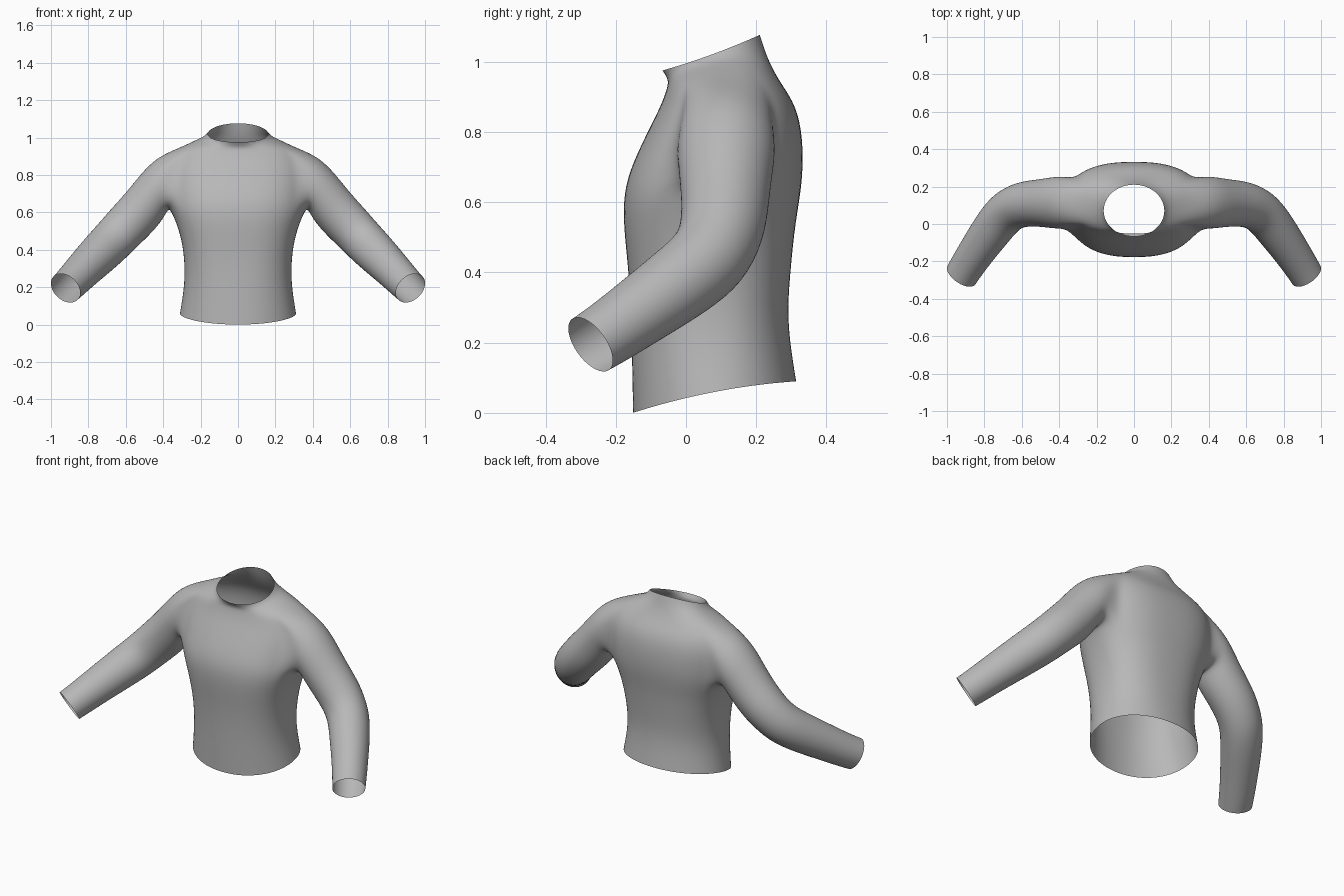
import bpy, bmesh, math
from mathutils import Vector

cube = bpy.data.objects.get("Cube")
if cube:
    bpy.data.objects.remove(cube)

# Grey cloth
cloth = bpy.data.materials.new("grey_cloth")
cloth.use_nodes = True
grey = (0.48, 0.48, 0.48, 1)
cloth.diffuse_color = grey
bsdf = cloth.node_tree.nodes["Principled BSDF"]
bsdf.inputs["Base Color"].default_value = grey
bsdf.inputs["Roughness"].default_value = 0.8

# Torso rows from hem to collar:
# half width, front y, back y, front z, side z, back z, roundness power
ROWS = [
    (.312, -.152, .315, 0, .06, .09, .95),
    (.290, -.155, .297, .17, .19, .2, .9),
    (.285, -.158, .290, .3, .3, .3, .85),
    (.295, -.166, .300, .42, .42, .42, .8),
    (.325, -.181, .312, .55, .53, .54, .8),
    (.360, -.176, .332, .65, .61, .65, .8),
    (.370, -.140, .335, .74, .71, .75, .8),
    (.370, -.100, .326, .82, .81, .83, .8),
    (.350, -.070, .305, .88, .89, .89, .8),
    (.315, -.054, .270, .925, .945, .94, .8),
    (.235, -.051, .242, .945, .98, .99, .85),
    (.182, -.058, .226, .96, 1.0, 1.03, .95),
    (.163, -.068, .211, .975, 1.02, 1.077, 1),
]
HALF = 8              # columns from the side to the centre line
ARM = 3               # columns from the side to the armhole edge
LOW, HIGH = 5, 9      # rows at armpit and shoulder

# Sleeve rings: centre, axis, radius
RINGS = [
    ((.405, .115, .757), (.97, 0, -.22), .143),
    ((.462, .113, .683), (.88, 0, -.47), .134),
    ((.525, .112, .603), (.78, 0, -.62), .126),
    ((.605, .105, .520), (.68, -.12, -.72), .123),
    ((.680, .070, .440), (.62, -.42, -.66), .119),
    ((.745, -.010, .375), (.52, -.65, -.55), .113),
    ((.830, -.130, .290), (.49, -.71, -.51), .101),
    ((.892, -.223, .225), (.49, -.71, -.51), .094),
    ((.922, -.272, .195), (.49, -.71, -.51), .091),
]


def torso_point(row, col):
    w, yf, yb, zf, zs, zb, p = row
    a = math.pi / 2 * col / HALF
    x = 0 if abs(col) == HALF else w * math.cos(a) ** p
    s = math.copysign(abs(math.sin(a)) ** p, a)
    y = (yf + yb) / 2 + (yb - yf) / 2 * s
    z = zs + (zb - zf) / 2 * s + ((zf + zb) / 2 - zs) * s * s
    return x, y, z


bm = bmesh.new()

# Left half of the torso, leaving the armhole open
grid = [{c: bm.verts.new(torso_point(r, c)) for c in range(-HALF, HALF + 1)}
        for r in ROWS]
for r in range(len(ROWS) - 1):
    for c in range(-HALF, HALF):
        if LOW <= r < HIGH and -ARM <= c < ARM:
            continue
        bm.faces.new((grid[r][c], grid[r][c + 1],
                      grid[r + 1][c + 1], grid[r + 1][c]))

# Armhole edge, from the armpit round by the back
loop = [grid[LOW][c] for c in range(0, ARM + 1)]
loop += [grid[r][ARM] for r in range(LOW + 1, HIGH + 1)]
loop += [grid[HIGH][c] for c in range(ARM - 1, -ARM - 1, -1)]
loop += [grid[r][-ARM] for r in range(HIGH - 1, LOW - 1, -1)]
loop += [grid[LOW][c] for c in range(1 - ARM, 0)]
count = len(loop)

# Sleeve grown out of the armhole
for centre, axis, radius in RINGS:
    axis = Vector(axis).normalized()
    down = Vector((0, 0, -1))
    down = (down - axis * down.dot(axis)).normalized()
    back = axis.cross(down)
    ring = []
    for k in range(count):
        t = math.tau * k / count
        offset = down * math.cos(t) + back * math.sin(t)
        ring.append(bm.verts.new(Vector(centre) + offset * radius))
    for k in range(count):
        n = (k + 1) % count
        bm.faces.new((loop[k], loop[n], ring[n], ring[k]))
    loop = ring

bmesh.ops.recalc_face_normals(bm, faces=bm.faces[:])
# Make the outside of the cloth the front of its faces
bm.faces.ensure_lookup_table()
if bm.faces[0].normal.y > 0:
    bmesh.ops.reverse_faces(bm, faces=bm.faces[:])
for f in bm.faces:
    f.smooth = True

mesh = bpy.data.meshes.new("sweater")
bm.to_mesh(mesh)
bm.free()
mesh.materials.append(cloth)
sweater = bpy.data.objects.new("sweater", mesh)
bpy.context.collection.objects.link(sweater)

# Right half and smooth cloth surface
mirror = sweater.modifiers.new("mirror", 'MIRROR')
mirror.use_clip = True
mirror.merge_threshold = 0.001
subsurf = sweater.modifiers.new("smooth_cloth", 'SUBSURF')
subsurf.levels = 2
subsurf.render_levels = 2
